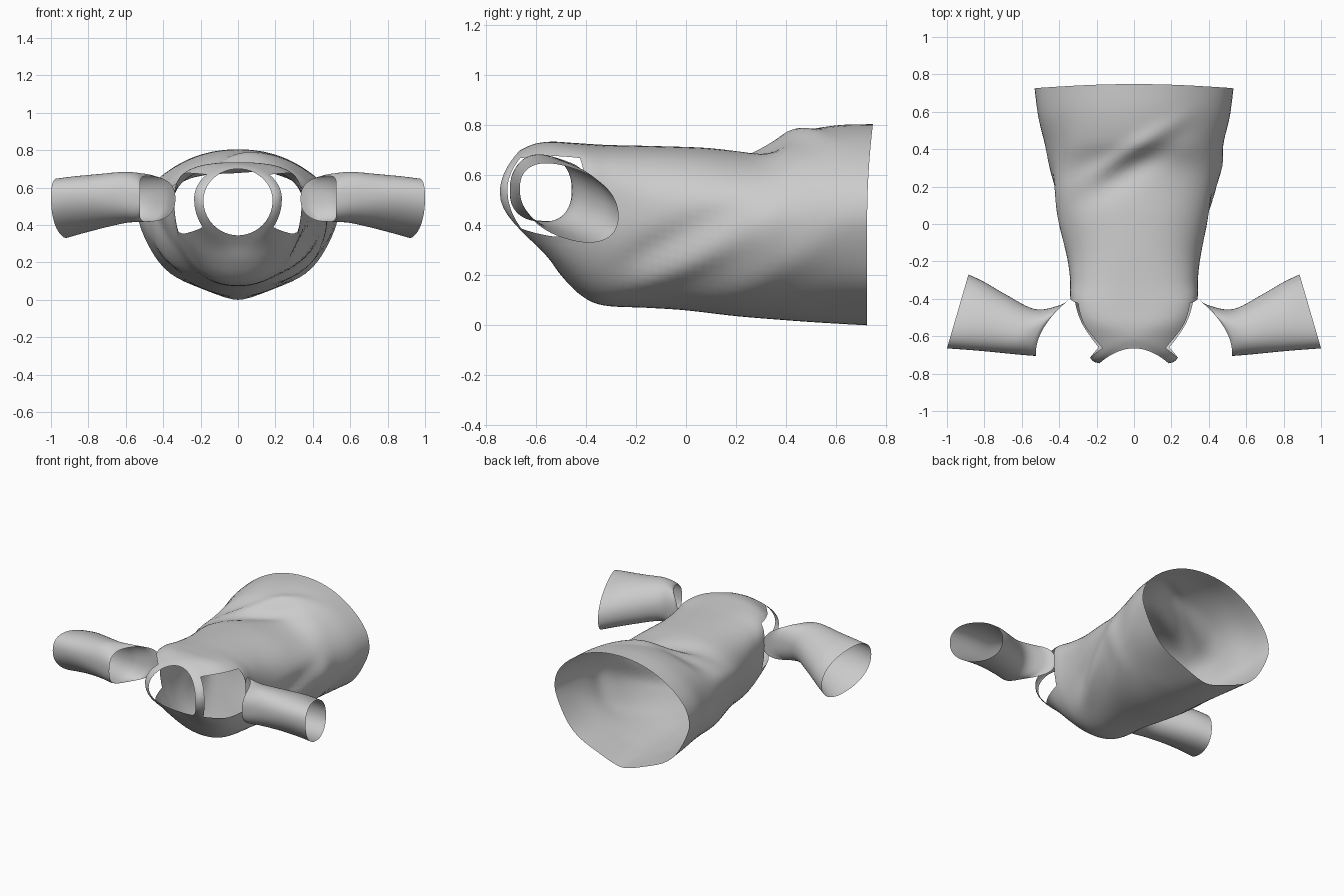
import bpy, bmesh
from math import sin, cos, asin, pi, exp, degrees

if "Cube" in bpy.data.objects:
    bpy.data.objects.remove(bpy.data.objects["Cube"])

STEPS = 6     # rings per key segment
COLS = 72     # points around


def catmull(keys):
    """Smoothly interpolate rows of key values."""
    out, n = [], len(keys)
    for i in range(n - 1):
        p0, p1, p2, p3 = (keys[max(0, min(n - 1, i + k))] for k in (-1, 0, 1, 2))
        for s in range(STEPS):
            t = s / STEPS
            out.append([0.5 * (2 * b + (c - a) * t + (2 * a - 5 * b + 4 * c - d) * t * t
                               + (3 * b - a - 3 * c + d) * t ** 3)
                        for a, b, c, d in zip(p0, p1, p2, p3)])
    out.append(list(keys[-1]))
    return out


def loft(name, rings, skip=lambda row, col: False):
    """Skin closed rings into an open tube, leaving out skipped faces."""
    bm = bmesh.new()
    vs = [[bm.verts.new(p) for p in ring] for ring in rings]
    for r in range(len(vs) - 1):
        for c in range(COLS):
            if not skip(r, c):
                d = (c + 1) % COLS
                bm.faces.new((vs[r][c], vs[r][d], vs[r + 1][d], vs[r + 1][c]))
    bmesh.ops.delete(bm, geom=[v for v in bm.verts if not v.link_faces], context='VERTS')
    bmesh.ops.recalc_face_normals(bm, faces=bm.faces[:])
    for f in bm.faces:
        f.smooth = True
    me = bpy.data.meshes.new(name)
    bm.to_mesh(me)
    bm.free()
    ob = bpy.data.objects.new(name, me)
    bpy.context.collection.objects.link(ob)
    return ob


def power(v, e):
    return (1 if v >= 0 else -1) * abs(v) ** e


def bump(d, w):
    return exp(-(d / w) ** 2)


# Body: half width, side y z, top y z, bottom y z, top and bottom roundness, angle warps
body_keys = [
    (.53, .725, .42, .748, .805, .725, .0, 1.0, 1.15, 0, 0),
    (.512, .58, .42, .60, .80, .55, .01, 1.0, 1.15, 0, 0),
    (.475, .42, .42, .45, .77, .38, .022, 1.0, 1.1, 0, 0),
    (.447, .25, .42, .30, .70, .20, .037, .95, 1.05, 0, 0),
    (.405, .05, .43, .05, .712, .0, .06, .9, 1.0, 0, 0),
    (.36, -.15, .46, -.15, .718, -.15, .07, .85, .95, 0, 0),
    (.342, -.29, .50, -.32, .722, -.33, .08, .75, .9, 0, 0),
    (.34, -.40, .53, -.45, .73, -.42, .12, .65, .9, .0, .05),
    (.315, -.55, .54, -.54, .735, -.50, .20, .75, .9, .07, .28),
    (.235, -.715, .54, -.61, .725, -.56, .285, 1.0, 1.0, .17, .45),
    (.185, -.745, .53, -.665, .70, -.61, .345, 1.0, 1.0, .17, .45)]


def body_point(k, c):
    X, ys, zs, yt, zt, yb, zb, at, ab, wt, wb = k
    a = 2 * pi * c / COLS
    a += (wt if sin(a) > 0 else wb) * sin(2 * a)
    s, co = sin(a), cos(a)
    e = at if s >= 0 else ab
    x, h = X * power(co, e), power(abs(s), e)
    y = ys + ((yt if s >= 0 else yb) - ys) * h * h
    z = zs + ((zt if s >= 0 else zb) - zs) * h
    # Cloth folds running diagonally around the body
    fade = max(0, min(1, (y + .4) / .25)) * max(0, min(1, (.74 - y) / .2))
    lift = degrees(asin(max(-1, min(1, s))))
    d = 0
    if co > 0:
        d += .022 * bump(lift + 30 - 90 * y, 10) * bump(y + .02, .25)
        d -= .022 * bump(lift + 10 - 90 * y, 10) * bump(y + .05, .25)
        d += .015 * bump(lift + 65 - 90 * y, 12) * bump(y - .3, .25)
        d += .014 * bump(lift + 10, 25) * bump(y - .32, .07)
    else:
        d += .018 * bump(lift - 20 - 80 * (y - .1), 12) * bump(y - .15, .25)
        d -= .015 * bump(lift + 8 - 80 * (y - .1), 12) * bump(y - .15, .25)
        d += .012 * bump(lift + 50 - 80 * y, 12) * bump(y - .2, .25)
    r = d * fade
    x += r * co
    z += r * s
    if s > 0:
        line = y - .40 - .62 * x
        z += s * fade * (.03 * bump(line, .05) - .022 * bump(line + .11, .07)) * bump(x + .04, .25)
    # Wavy hem
    wave = max(0, (y - .45) / .3)
    x += .010 * wave * sin(5 * a) * co
    z += .010 * wave * (1 - cos(7 * (a - 1.5 * pi))) * (s < 0) * abs(s)
    return x, y, z


def shoulder_cutout(row, col):
    lift = degrees(asin(sin(2 * pi * (col + .5) / COLS)))
    return 7 * STEPS <= row < 9 * STEPS and -20 < lift < 35


loft("shirt_body", [[body_point(k, c) for c in range(COLS)] for k in catmull(body_keys)],
     shoulder_cutout)

# Sleeves: shoulder-side x y, hip-side x y, centre z, half height, tilt, flatness, edge scoop
sleeve_keys = [
    (.525, -.705, .335, -.395, .54, .122, .0, .75, .05),
    (.56, -.703, .40, -.435, .545, .13, .0, .8, .035),
    (.65, -.695, .53, -.455, .548, .135, .01, .9, .01),
    (.78, -.682, .68, -.38, .53, .14, .03, .95, 0),
    (.90, -.672, .80, -.31, .51, .145, .045, .95, 0),
    (1.0, -.665, .885, -.27, .49, .145, .055, .9, 0)]


def sleeve_point(k, c, side):
    xs, ys, xh, yh, zc, hz, tilt, e, scoop = k
    a = 2 * pi * c / COLS
    u, v = power(cos(a), e), power(sin(a), e)
    t = (1 + u) / 2                       # 0 shoulder side, 1 hip side
    x = xs + (xh - xs) * t + scoop * (1 - u * u)
    y = ys + (yh - ys) * t
    z = zc - tilt * u + hz * v + .006 * sin(9 * x + 2 * a) * max(0, x - .5)
    return side * x, y, z


for side, label in ((1, "right"), (-1, "left")):
    loft(label + "_sleeve",
         [[sleeve_point(k, c, side) for c in range(COLS)] for k in catmull(sleeve_keys)])
